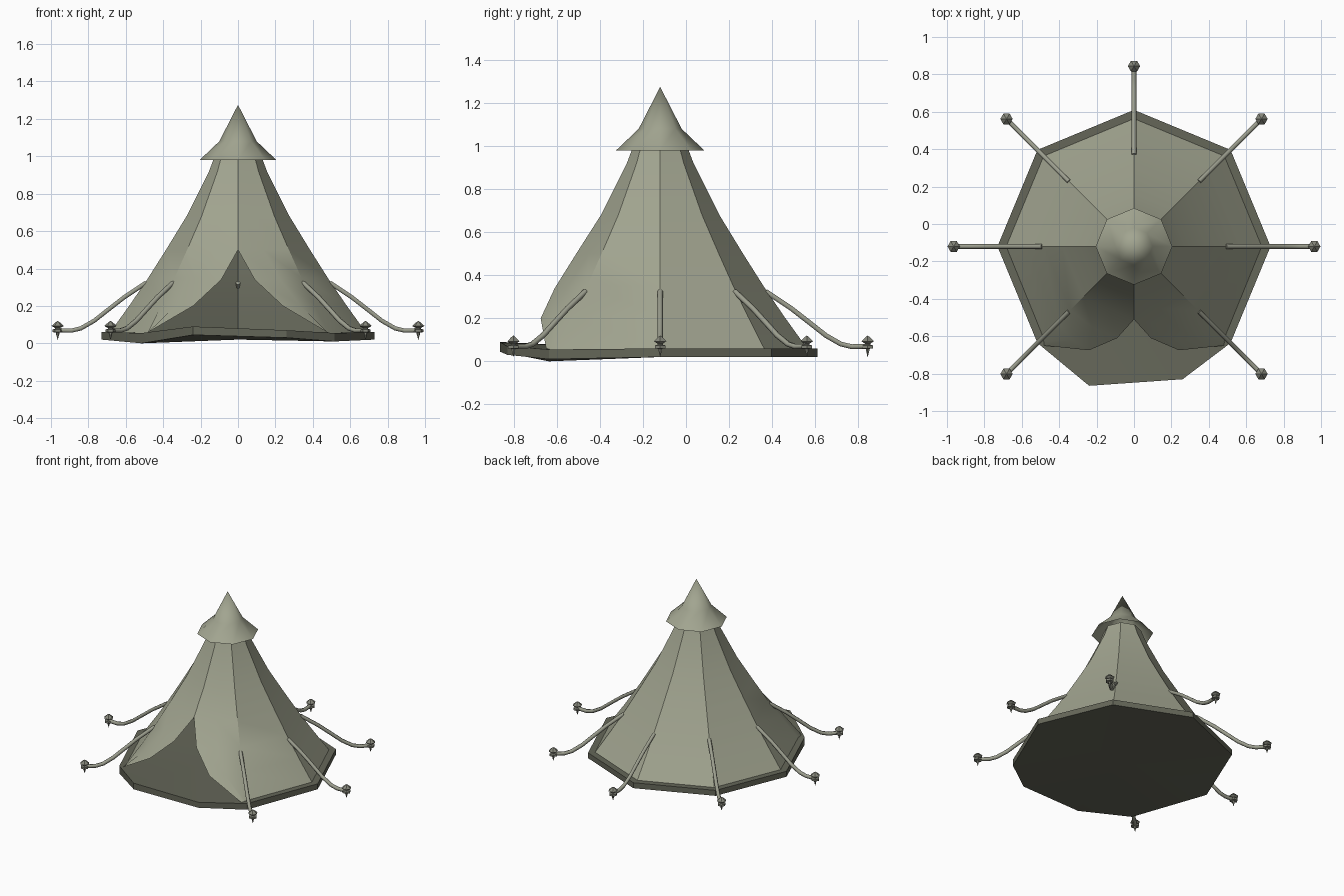
import bpy, bmesh, math
from mathutils import Vector

if "Cube" in bpy.data.objects:
    bpy.data.objects.remove(bpy.data.objects["Cube"])

CY = -0.12  # tent axis position on y


def material(name, rgb):
    m = bpy.data.materials.new(name)
    m.diffuse_color = (*rgb, 1)
    m.use_nodes = True
    m.node_tree.nodes["Principled BSDF"].inputs["Base Color"].default_value = m.diffuse_color
    return m


CANVAS = material("olive canvas", (0.36, 0.375, 0.28))
MAT = material("dark ground sheet", (0.13, 0.135, 0.10))
ROPE = material("rope grey", (0.33, 0.34, 0.27))
PEG = material("peg grey", (0.24, 0.245, 0.20))


def polar(r, deg, z):
    a = math.radians(deg)
    return Vector((r * math.cos(a), CY + r * math.sin(a), z))


def finish(name, bm, mat, angle=30, solid=True):
    if solid:
        bmesh.ops.recalc_face_normals(bm, faces=bm.faces)
    me = bpy.data.meshes.new(name)
    bm.to_mesh(me)
    bm.free()
    ob = bpy.data.objects.new(name, me)
    bpy.context.collection.objects.link(ob)
    me.materials.append(mat)
    bpy.ops.object.select_all(action='DESELECT')
    ob.select_set(True)
    bpy.context.view_layer.objects.active = ob
    bpy.ops.object.shade_smooth_by_angle(angle=math.radians(angle))
    return ob


def grid(bm, rows):
    """Skin a list of point rows with quads."""
    vs = [[bm.verts.new(p) for p in row] for row in rows]
    for a, b in zip(vs, vs[1:]):
        for i in range(len(a) - 1):
            bm.faces.new((a[i], b[i], b[i + 1], a[i + 1]))


# Canvas walls: eight-sided flared cone
PROFILE = [(0.125, 1.0), (0.155, 0.92), (0.275, 0.68), (0.385, 0.50),
           (0.48, 0.35), (0.575, 0.21), (0.69, 0.05)]
bm = bmesh.new()
grid(bm, [[polar(r, -45 + 45 * i, z) for i in range(7)] for r, z in PROFILE])

# Two front panels, with the lower edges pulled apart as a doorway
DOOR = [(0.0, -0.51, 0.50), (0.09, -0.61, 0.34), (0.24, -0.675, 0.20), (0.48, -0.65, 0.06)]
for s in (-1, 1):
    rows = []
    for k, (r, z) in enumerate(PROFILE):
        ridge = polar(r, -90 + 45 * s, z)
        if k < 3:
            edge, push = polar(r, -90, z), 0
        else:
            x, y, ez = DOOR[k - 3]
            edge, push = Vector((x * s, y, ez)), (0, 0.02, 0.02, 0)[k - 3]
        mid = (ridge + edge) / 2 + Vector((0.38 * s, -0.92, 0)) * push
        row = [ridge, mid, edge]
        rows.append(row[::-1] if s > 0 else row)
    grid(bm, rows)
bmesh.ops.remove_doubles(bm, verts=bm.verts, dist=0.0005)
finish("tent_canvas", bm, CANVAS, 25)

# Pointed cap, open underneath
bm = bmesh.new()
grid(bm, [[polar(r, 45 * i, z) for i in range(9)]
          for r, z in ((0.205, 0.98), (0.1, 1.08))])
bmesh.ops.remove_doubles(bm, verts=bm.verts, dist=0.0005)
tip = bm.verts.new((0, CY, 1.275))
for e in [e for e in bm.edges if all(v.co.z > 1.05 for v in e.verts)]:
    bm.faces.new((*e.verts, tip))
finish("tent_cap", bm, CANVAS, 50)

# Ground sheet with an uneven lip in front: (point, bottom, top)
rim = [(polar(0.73, a, 0), 0.02, 0.06) for a in range(0, 181, 45)]
rim += [(polar(0.73, 225, 0), 0.0, 0.055), (Vector((-0.24, -0.865, 0)), 0.045, 0.09),
        (Vector((0.26, -0.83, 0)), 0.03, 0.07), (polar(0.73, 315, 0), 0.01, 0.055)]
bm = bmesh.new()
rings = [[bm.verts.new((p.x, p.y, h[k])) for p, *h in rim] for k in (0, 1)]
for ring, z in zip(rings, (0.02, 0.055)):
    hub = bm.verts.new((0, CY, z))
    for i in range(len(ring)):
        bm.faces.new((ring[i - 1], ring[i], hub))
for i in range(len(rim)):
    bm.faces.new((rings[0][i - 1], rings[0][i], rings[1][i], rings[1][i - 1]))
finish("ground_sheet", bm, MAT, 30)


def lathe(bm, profile, centre, sides):
    """Solid of revolution whose first and last points lie on the axis."""
    loops = [[bm.verts.new(centre + Vector((r * math.cos(2 * math.pi * i / sides),
                                            r * math.sin(2 * math.pi * i / sides), z)))
              for i in range(sides)] for r, z in profile]
    for a, b in zip(loops, loops[1:]):
        for i in range(sides):
            bm.faces.new((a[i - 1], a[i], b[i], b[i - 1]))
    bmesh.ops.remove_doubles(bm, verts=bm.verts, dist=0.0005)


# Sagging guy ropes and their pegs, on every ridge but the front one
PATH = [(0.49, 0.325), (0.52, 0.305), (0.61, 0.245), (0.70, 0.175), (0.77, 0.12),
        (0.84, 0.08), (0.89, 0.068), (0.965, 0.07)]
for n, deg in enumerate(range(-45, 226, 45)):
    bm = bmesh.new()
    side = polar(1, deg + 90, 0) - Vector((0, CY, 0))
    pts = [polar(r, deg, z) for r, z in PATH]
    rows = []
    for i, p in enumerate(pts):
        t = (pts[min(i + 1, len(pts) - 1)] - pts[max(i - 1, 0)]).normalized()
        up = side.cross(t)
        rows.append([p + 0.013 * (side * math.cos(k * math.pi / 3) + up * math.sin(k * math.pi / 3))
                     for k in range(7)])
    grid(bm, rows)
    bmesh.ops.remove_doubles(bm, verts=bm.verts, dist=0.0005)
    for ends in (0, -1):
        near = [v for v in bm.verts if (v.co - pts[ends]).length < 0.0135]
        bmesh.ops.contextual_create(bm, geom=near)
    finish(f"guy_rope_{n + 1}", bm, ROPE, 65)

    bm = bmesh.new()
    lathe(bm, [(0, 0.018), (0.009, 0.05), (0.010, 0.058), (0.028, 0.060), (0.028, 0.074),
               (0.014, 0.077), (0.014, 0.082), (0.033, 0.093), (0.012, 0.112), (0, 0.12)],
          polar(0.964, deg, 0), 6)
    finish(f"peg_{n + 1}", bm, PEG, 30)
